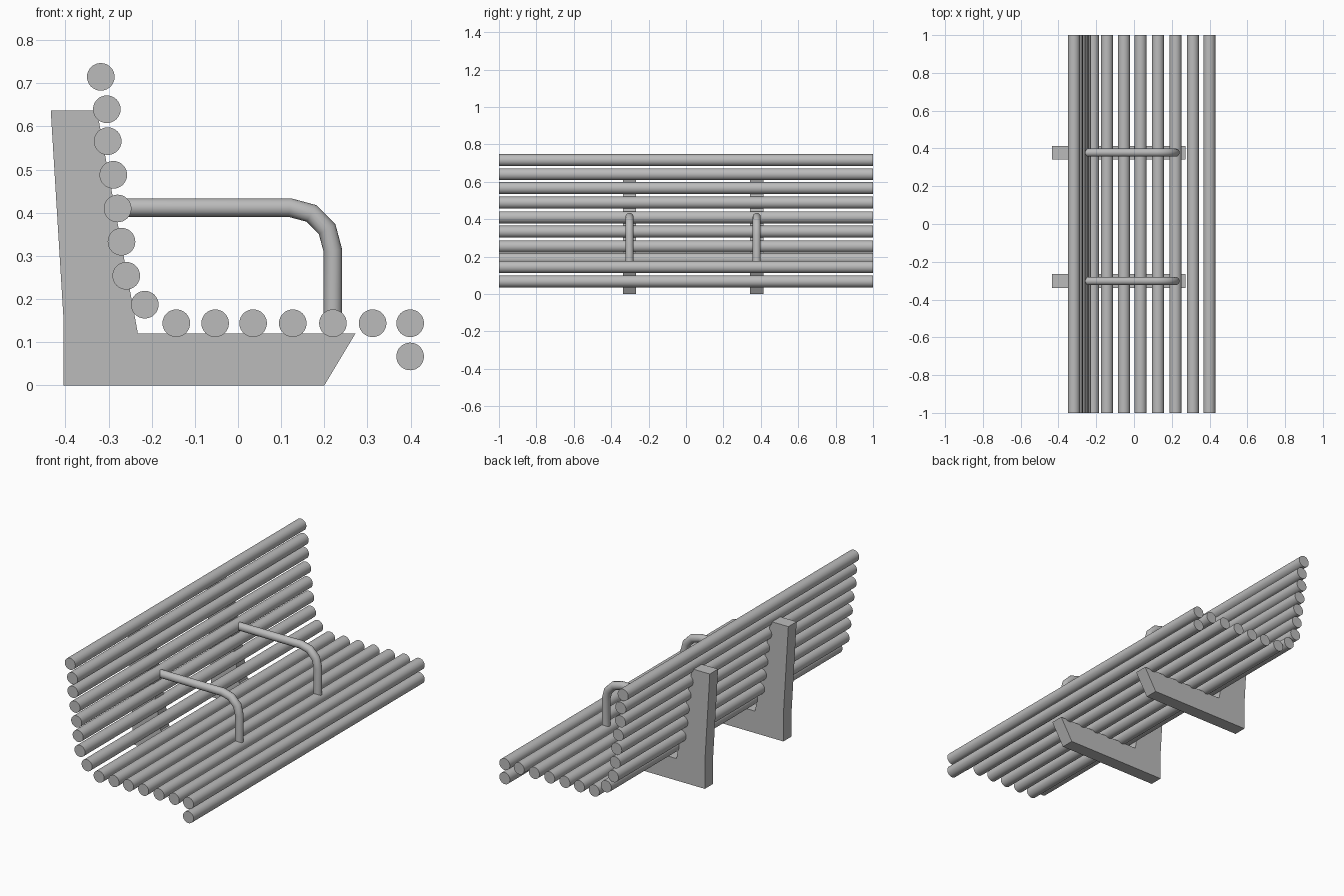
import bpy, bmesh, math
from mathutils import Vector

if "Cube" in bpy.data.objects:
    bpy.data.objects.remove(bpy.data.objects["Cube"])

grey = bpy.data.materials.new("light grey")
grey.diffuse_color = (0.5, 0.5, 0.5, 1)
grey.use_nodes = True
grey.node_tree.nodes["Principled BSDF"].inputs["Base Color"].default_value = grey.diffuse_color

FRAME_Y = (-0.302, 0.378)


def finish(name, bm, smooth):
    bmesh.ops.recalc_face_normals(bm, faces=bm.faces)
    me = bpy.data.meshes.new(name)
    bm.to_mesh(me)
    bm.free()
    me.materials.append(grey)
    ob = bpy.data.objects.new(name, me)
    bpy.context.collection.objects.link(ob)
    if smooth:
        bpy.ops.object.select_all(action='DESELECT')
        ob.select_set(True)
        bpy.context.view_layer.objects.active = ob
        bpy.ops.object.shade_smooth_by_angle(angle=math.radians(35))
    return ob


def tube(name, path, radius, sides):
    """Round tube swept along a path lying in an xz plane, mitred at bends."""
    bm = bmesh.new()
    pts = [Vector(p) for p in path]
    rings = []
    for i, p in enumerate(pts):
        d0 = (p - pts[i - 1]).normalized() if i else (pts[1] - p).normalized()
        d1 = (pts[i + 1] - p).normalized() if i < len(pts) - 1 else d0
        t = (d0 + d1).normalized()
        u = Vector((0, 1, 0)) if abs(t.y) < 0.9 else Vector((1, 0, 0))
        v = t.cross(u) / t.dot(d0)
        rings.append([bm.verts.new(p + radius * (math.cos(a) * u + math.sin(a) * v))
                      for a in (2 * math.pi * k / sides for k in range(sides))])
    for r, s in zip(rings, rings[1:]):
        for k in range(sides):
            n = (k + 1) % sides
            bm.faces.new((r[k], r[n], s[n], s[k]))
    bm.faces.new(rings[0])
    bm.faces.new(rings[-1])
    return finish(name, bm, True)


# Round slats: backrest, seat and front lip
slats = {
    "back_slat": [(-0.318, 0.715), (-0.304, 0.64), (-0.302, 0.566), (-0.289, 0.488),
                  (-0.279, 0.41), (-0.27, 0.333), (-0.259, 0.254), (-0.216, 0.187)],
    "seat_slat": [(x, 0.144) for x in (-0.143, -0.053, 0.035, 0.127, 0.22, 0.312, 0.399)],
    "front_lip_slat": [(0.399, 0.067)],
}
for name, centres in slats.items():
    for x, z in centres:
        tube(name, [(x, -1, z), (x, 1, z)], 0.032, 32)

# L-shaped side frames
profile = [(-0.404, 0), (0.2, 0), (0.272, 0.12), (-0.232, 0.12),
           (-0.327, 0.637), (-0.434, 0.637), (-0.404, 0.147)]
for y in FRAME_Y:
    bm = bmesh.new()
    face = bm.faces.new([bm.verts.new((x, y - 0.036, z)) for x, z in profile])
    ext = bmesh.ops.extrude_face_region(bm, geom=[face])
    bmesh.ops.translate(bm, vec=(0, 0.072, 0),
                        verts=[g for g in ext["geom"] if isinstance(g, bmesh.types.BMVert)])
    finish("support_frame", bm, False)

# Bent tube armrests
for y in FRAME_Y:
    bend = [(0.12 + 0.1 * math.cos(a), y, 0.312 + 0.1 * math.sin(a))
            for a in (math.radians(d) for d in (90, 60, 30, 0))]
    tube("armrest", [(-0.279, y, 0.412)] + bend + [(0.22, y, 0.144)], 0.0215, 16)
